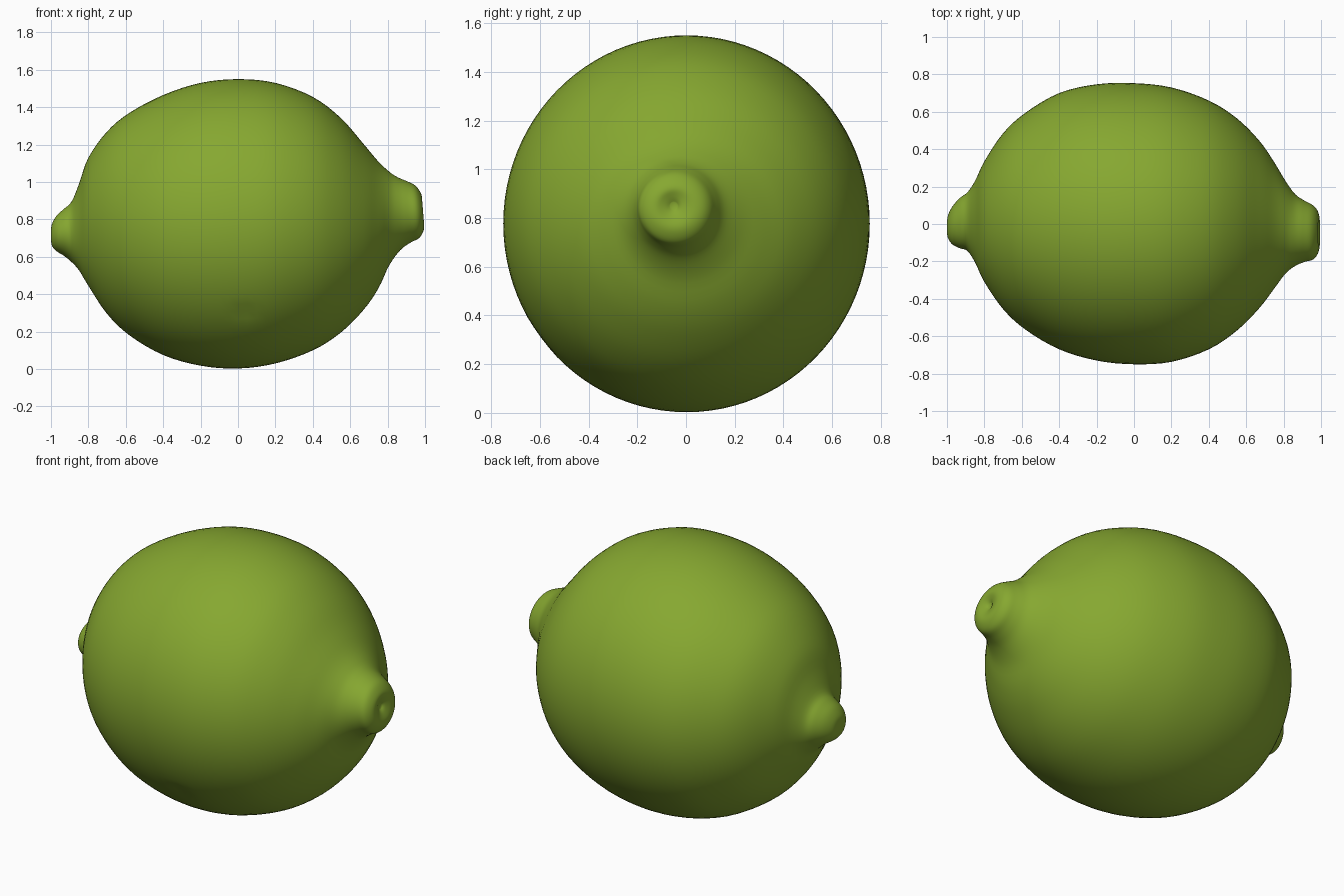
import bpy, bmesh, math
from mathutils import Vector

SEGMENTS = 96   # points around each ring
STEPS = 4       # rings between neighbouring stations

# Cross-sections along the fruit: x, bottom z, top z, front y, back y
STATIONS = [
    (-1.0, 0.70, 0.74, -0.04, 0.0),
    (-0.995, 0.66, 0.775, -0.075, 0.045),
    (-0.97, 0.63, 0.82, -0.11, 0.095),
    (-0.93, 0.605, 0.857, -0.13, 0.14),
    (-0.89, 0.572, 0.895, -0.145, 0.17),
    (-0.85, 0.528, 0.99, -0.205, 0.23),
    (-0.80, 0.445, 1.13, -0.31, 0.335),
    (-0.70, 0.295, 1.27, -0.455, 0.485),
    (-0.58, 0.18, 1.37, -0.565, 0.595),
    (-0.40, 0.075, 1.465, -0.67, 0.70),
    (-0.20, 0.018, 1.53, -0.73, 0.747),
    (0.0, 0.003, 1.55, -0.75, 0.753),
    (0.20, 0.03, 1.53, -0.737, 0.73),
    (0.40, 0.10, 1.455, -0.67, 0.66),
    (0.55, 0.195, 1.342, -0.57, 0.565),
    (0.67, 0.315, 1.205, -0.45, 0.445),
    (0.75, 0.43, 1.11, -0.345, 0.33),
    (0.81, 0.56, 1.055, -0.265, 0.23),
    (0.86, 0.635, 1.025, -0.225, 0.16),
    (0.91, 0.675, 1.005, -0.203, 0.125),
    (0.955, 0.70, 0.983, -0.19, 0.10),
    (0.98, 0.735, 0.95, -0.16, 0.07),
    (0.988, 0.77, 0.92, -0.125, 0.03),
    (0.978, 0.81, 0.89, -0.09, -0.015),
    (0.965, 0.835, 0.865, -0.065, -0.035),
]


def catmull(a, b, c, d, t):
    """Smooth interpolation between b and c."""
    return 0.5 * (2 * b + (c - a) * t + (2 * a - 5 * b + 4 * c - d) * t * t
                  + (3 * b - a - 3 * c + d) * t ** 3)


def smooth_stations(rows):
    out = []
    last = len(rows) - 1
    for i in range(last):
        p = [rows[max(0, min(last, i + k))] for k in (-1, 0, 1, 2)]
        for s in range(STEPS):
            out.append([catmull(*v, s / STEPS) for v in zip(*p)])
    out.append(list(rows[-1]))
    return out


# Fruit body with both end nubs, lofted from elliptical rings
bm = bmesh.new()
rings = []
for x, z0, z1, y0, y1 in smooth_stations(STATIONS):
    ring = []
    for k in range(SEGMENTS):
        a = 2 * math.pi * k / SEGMENTS
        y = (y0 + y1) / 2 + (y1 - y0) / 2 * math.cos(a)
        z = (z0 + z1) / 2 + (z1 - z0) / 2 * math.sin(a)
        # the cut face of the stem leans back slightly
        lean = max(0.0, min(1.0, (x - 0.8) / 0.15)) * 0.08 * (0.86 - z)
        ring.append(bm.verts.new((x + lean, y, z)))
    rings.append(ring)
for r0, r1 in zip(rings, rings[1:]):
    for k in range(SEGMENTS):
        n = (k + 1) % SEGMENTS
        bm.faces.new((r0[k], r0[n], r1[n], r1[k]))
bm.faces.new(rings[0])
bm.faces.new(rings[-1])
bmesh.ops.recalc_face_normals(bm, faces=bm.faces)

# Small blemish dent low on the front
dent = Vector((0.03, -0.58, 0.31))
for v in bm.verts:
    d = (v.co - dent).length
    if d < 0.12:
        v.co += Vector((0, 0.6, 0.4)) * 0.02 * math.exp(-(d / 0.04) ** 2)

mesh = bpy.data.meshes.new("citrus_fruit")
bm.to_mesh(mesh)
bm.free()
for f in mesh.polygons:
    f.use_smooth = True

peel = bpy.data.materials.new("lime green peel")
peel.diffuse_color = (0.24, 0.39, 0.03, 1)
mesh.materials.append(peel)
fruit = bpy.data.objects.new("citrus_fruit", mesh)
bpy.context.collection.objects.link(fruit)
